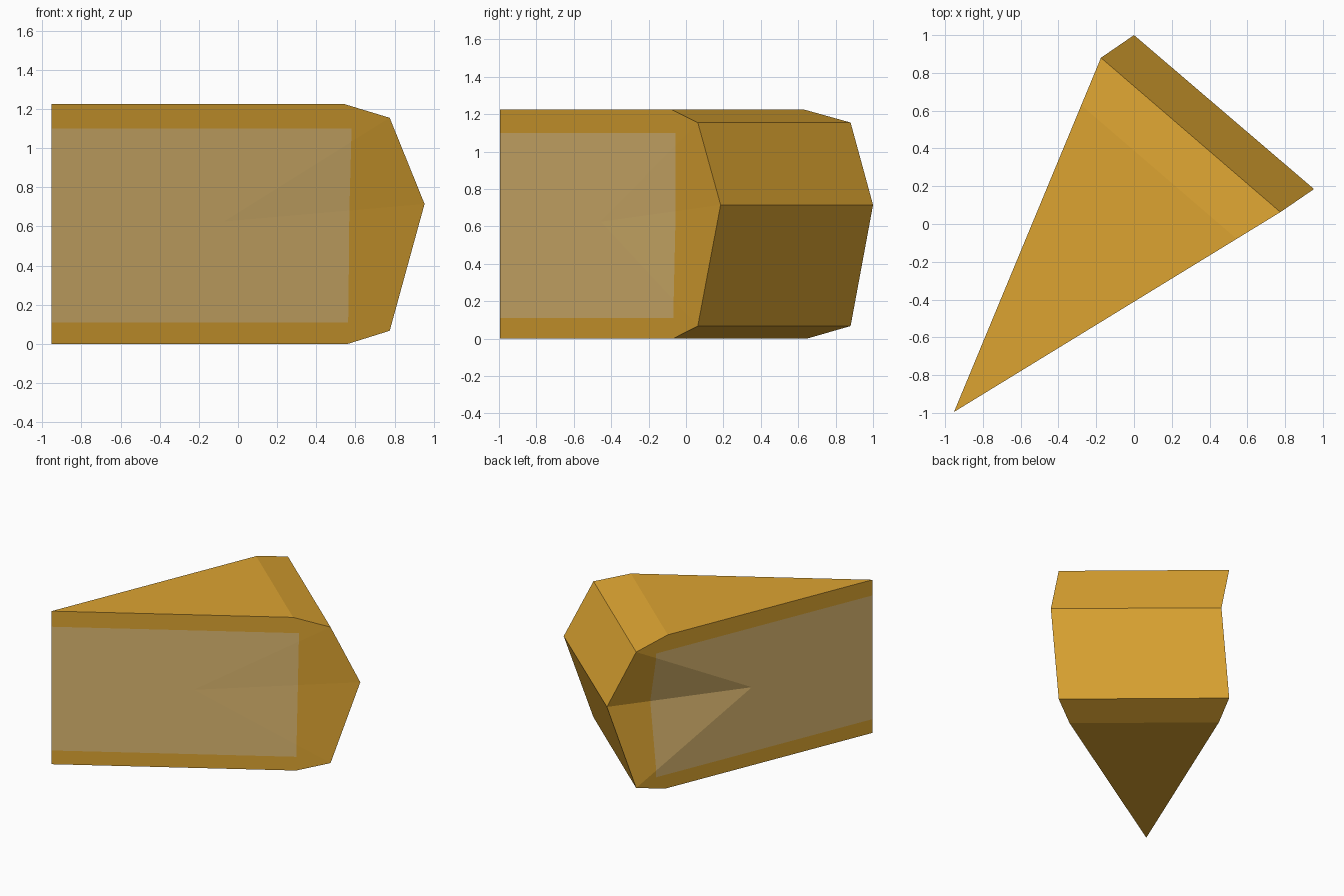
import bpy, bmesh
from mathutils import Vector

if "Cube" in bpy.data.objects:
    bpy.data.objects.remove(bpy.data.objects["Cube"])


def material(name, rgb):
    m = bpy.data.materials.new(name)
    m.diffuse_color = (*rgb, 1.0)
    m.use_nodes = True
    m.node_tree.nodes["Principled BSDF"].inputs["Base Color"].default_value = m.diffuse_color
    return m


rind = material("golden rind", (0.716, 0.371, 0.031))
cut = material("pale cut face", (0.716, 0.479, 0.162))

TOP = 1.225
TIP = Vector((-0.953, -0.995, 0))
# profile of each cut side: fraction from tip to rim, height (None = bulging mid rim)
PROFILE = [(0, 0), (0.876, 0), (1, 0.067), None, (1, 1.155), (0.866, TOP), (0, TOP)]
# rim corner, mid rim corner, end of pale area along the side, lean of that end
SIDES = [((0.775, 0.063), (0.953, 0.185), 0.882, 0.02),
         ((-0.175, 0.88), (0.0, 1.0), 0.915, 0.0)]

bm = bmesh.new()
tips = {0: bm.verts.new(TIP), TOP: bm.verts.new(TIP + Vector((0, 0, TOP)))}

# outline vertices of both cut sides
loops = []
for corner, mid, _, _ in SIDES:
    span = Vector((*corner, 0)) - TIP
    loop = []
    for p in PROFILE:
        if p is None:
            loop.append(bm.verts.new((*mid, 0.715)))
        elif p[0] == 0:
            loop.append(tips[p[1]])
        else:
            loop.append(bm.verts.new(TIP + span * p[0] + Vector((0, 0, p[1]))))
    loops.append(loop)
a, b = loops

# bottom, top and rim strips
bm.faces.new((a[0], b[1], a[1]))
bm.faces.new((a[6], a[5], b[5]))
for i in range(1, 5):
    bm.faces.new((a[i], b[i], b[i + 1], a[i + 1]))

# cut sides: a fan around the centre, split along the border of the pale area
for loop, (corner, _, end, lean) in zip(loops, SIDES):
    span = Vector((*corner, 0)) - TIP
    along = span.normalized()
    hub = bm.verts.new(TIP + span * 0.51 + Vector((0, 0, 0.625)))
    faces = [bm.faces.new((loop[i], loop[(i + 1) % 7], hub)) for i in range(7)]
    planes = [(Vector((0, 0, 0.11)), Vector((0, 0, -1))),
              (Vector((0, 0, 1.10)), Vector((0, 0, 1))),
              (TIP + span * end + Vector((0, 0, 0.6)), along - Vector((0, 0, lean)))]
    for co, no in planes:
        geom = set(faces)
        for f in faces:
            geom.update(f.edges, f.verts)
        res = bmesh.ops.bisect_plane(bm, geom=list(geom), dist=1e-5,
                                     plane_co=co, plane_no=no)
        faces = [g for g in res["geom"] if isinstance(g, bmesh.types.BMFace)]
    for f in faces:
        c = f.calc_center_median()
        if all((c - co).dot(no) < 0 for co, no in planes):
            f.material_index = 1

bmesh.ops.recalc_face_normals(bm, faces=bm.faces[:])
mesh = bpy.data.meshes.new("cheese_wedge")
bm.to_mesh(mesh)
bm.free()
mesh.materials.append(rind)
mesh.materials.append(cut)
bpy.context.collection.objects.link(bpy.data.objects.new("cheese_wedge", mesh))
